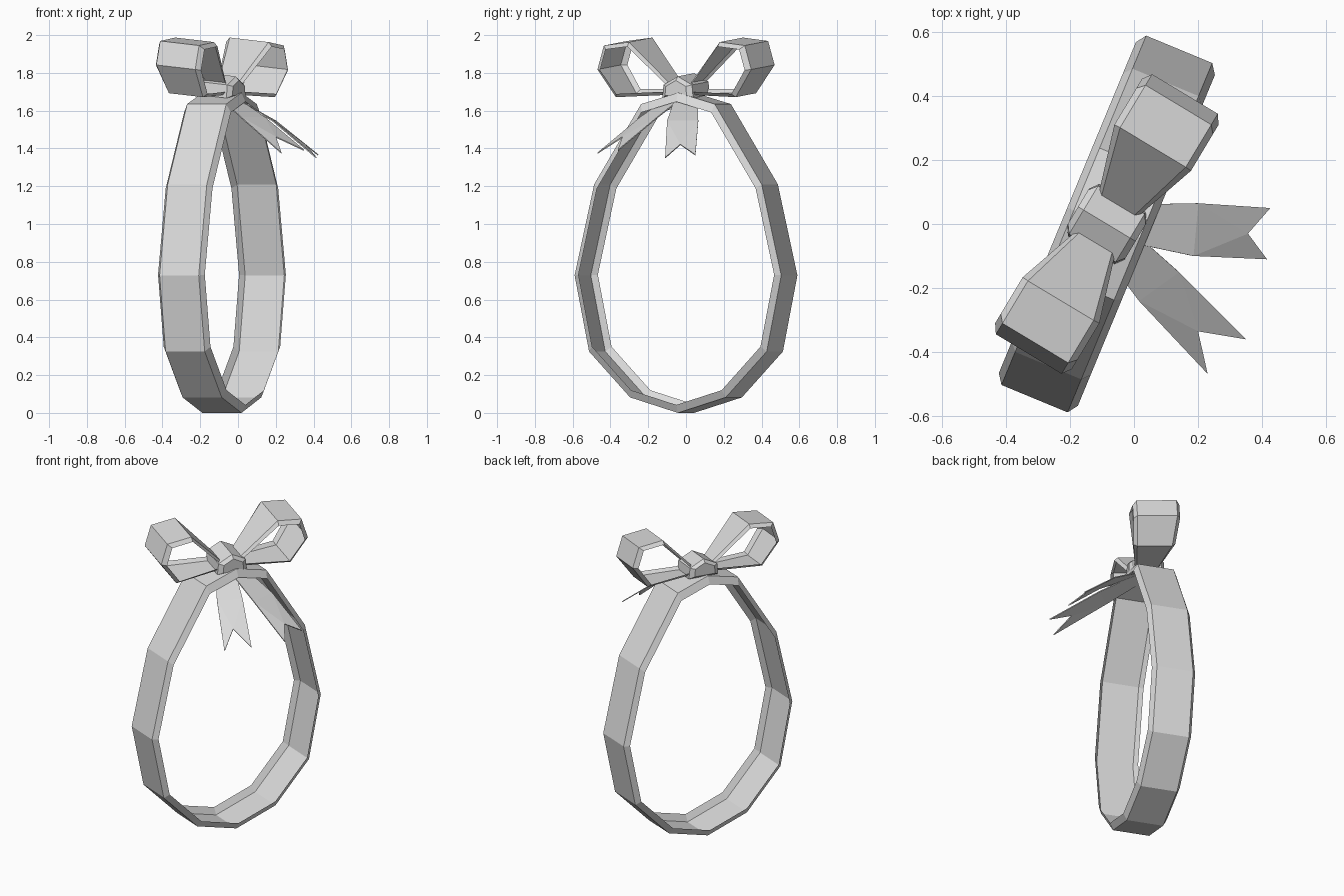
import bpy, bmesh, math
from mathutils import Vector

if "Cube" in bpy.data.objects:
    bpy.data.objects.remove(bpy.data.objects["Cube"])

# One plain ribbon colour
GREY = (0.7, 0.7, 0.7, 1)
mat = bpy.data.materials.new("light grey ribbon")
mat.use_nodes = True
mat.diffuse_color = GREY
bsdf = next(n for n in mat.node_tree.nodes if n.type == "BSDF_PRINCIPLED")
bsdf.inputs["Base Color"].default_value = GREY
bsdf.inputs["Roughness"].default_value = 0.8

CENTRE_X = -0.085


def frame(degrees, tilt=0.0):
    """Map (along, across, height) to world space, turned about z."""
    a = math.radians(degrees)
    s, c = math.sin(a), math.cos(a)
    return lambda u, w, z: Vector((CENTRE_X + u * s + w * c, u * c - w * s, z - w * tilt))


def build(name, points, faces):
    bm = bmesh.new()
    verts = [bm.verts.new(p) for p in points]
    for f in faces:
        bm.faces.new([verts[i] for i in f])
    bmesh.ops.recalc_face_normals(bm, faces=bm.faces)
    mesh = bpy.data.meshes.new(name)
    bm.to_mesh(mesh)
    bm.free()
    mesh.materials.append(mat)
    obj = bpy.data.objects.new(name, mesh)
    bpy.context.collection.objects.link(obj)
    return obj


def loft(name, rows, close_rows=False, close_cols=False, caps=False):
    """Skin a grid of points with quads."""
    n, m = len(rows), len(rows[0])
    faces = []
    for i in range(n if close_rows else n - 1):
        for j in range(m if close_cols else m - 1):
            k, l = (i + 1) % n, (j + 1) % m
            faces.append((i * m + j, k * m + j, k * m + l, i * m + l))
    if caps:
        faces += [tuple(range(m)), tuple(range((n - 1) * m, n * m))]
    return build(name, [p for r in rows for p in r], faces)


def ribbon(name, place, path, pivot, shrink, lip, closed):
    """Flat ribbon whose two long edges fold inwards towards the pivot."""
    rows = []
    for u, z, half in path:
        iu = pivot[0] + (u - pivot[0]) * shrink
        iz = pivot[1] + (z - pivot[1]) * shrink
        rows.append([place(iu, -half - lip, iz), place(u, -half, z),
                     place(u, half, z), place(iu, half + lip, iz)])
    return loft(name, rows, close_rows=closed)


# Egg-shaped band
half_band = [(0.211, 1.635), (0.48, 1.21), (0.592, 0.728), (0.509, 0.325), (0.274, 0.082)]
outline = ([(0, 1.695)] + half_band + [(0, 0.0)]
           + [(-u, z) for u, z in reversed(half_band)])
ribbon("egg_band", frame(22.5), [(u, z, 0.112) for u, z in outline],
       (0, 0.8), 0.947, 0.022, True)

# Two bow loops
bow = frame(31, 0.1)
loop = [(0.05, 1.735, 0.055), (0.28, 1.975, 0.12), (0.435, 1.957, 0.12),
        (0.475, 1.83, 0.12), (0.37, 1.682, 0.105), (0.05, 1.69, 0.055)]
for side, label in ((1, "back"), (-1, "front")):
    ribbon(label + "_bow_loop", bow, [(side * u, z, h) for u, z, h in loop],
           (side * 0.27, 1.82), 0.86, 0.02, False)

# Knot with a ridged top and narrowed ends
knot = [(-0.095, 1.675), (-0.088, 1.745), (0, 1.79), (0.088, 1.745), (0.095, 1.675)]
loft("bow_knot",
     [[bow(u * k, w, 1.725 + (z - 1.725) * k) for u, z in knot]
      for w, k in ((-0.105, 0.7), (-0.085, 1), (0.085, 1), (0.105, 0.7))],
     close_cols=True, caps=True)

# Swallow-tailed ribbon ends: root pair, fold pair, tip pair, notch
tails = {
    "side_tail": [(-0.06, 0.06, 1.69), (-0.05, -0.05, 1.69), (0.2, 0.065, 1.545),
                  (0.185, -0.1, 1.545), (0.425, 0.05, 1.365), (0.415, -0.11, 1.35),
                  (0.355, -0.03, 1.42)],
    "front_tail": [(-0.04, 0.01, 1.69), (-0.12, -0.06, 1.69), (0.14, -0.15, 1.565),
                   (0.015, -0.24, 1.565), (0.35, -0.36, 1.39), (0.23, -0.468, 1.375),
                   (0.2, -0.335, 1.46)],
}
for name, pts in tails.items():
    tail = build(name, pts, [(0, 1, 3, 2), (2, 3, 6), (3, 5, 6), (2, 6, 4)])
    solid = tail.modifiers.new("thickness", "SOLIDIFY")
    solid.thickness = 0.006
    solid.offset = 0
